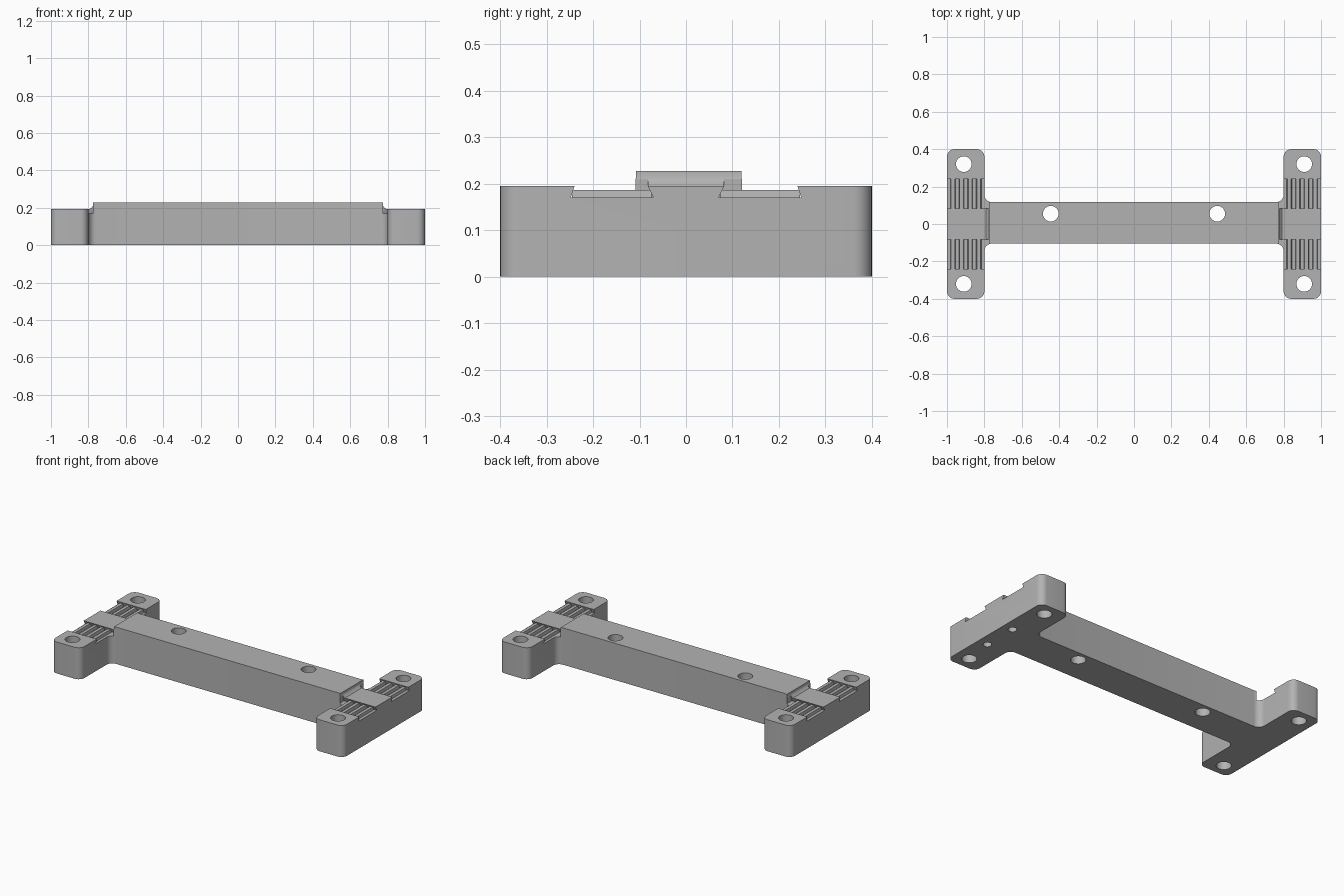
import bpy, bmesh, math
from mathutils import Vector, Matrix

if "Cube" in bpy.data.objects:
    bpy.data.objects.remove(bpy.data.objects["Cube"], do_unlink=True)

GREY = (0.45, 0.45, 0.45, 1)
grey = bpy.data.materials.new("mid grey")
grey.use_nodes = True
grey.diffuse_color = GREY
bsdf = next(n for n in grey.node_tree.nodes if n.type == 'BSDF_PRINCIPLED')
bsdf.inputs["Base Color"].default_value = GREY


def rounded(corners, steps=8):
    """Round each (x, y, radius) corner of a right-angled outline."""
    out = []
    for i, (x, y, r) in enumerate(corners):
        p = Vector((x, y))
        if r == 0:
            out.append(p)
            continue
        a = (Vector(corners[i - 1][:2]) - p).normalized() * r
        b = (Vector(corners[(i + 1) % len(corners)][:2]) - p).normalized() * r
        for k in range(steps + 1):
            t = math.pi / 2 * k / steps
            out.append(p + a * (1 - math.sin(t)) + b * (1 - math.cos(t)))
    return out


def prism(name, points, low, high, axis="z"):
    """Extrude a 2D profile: xy along z, xz along y, or yz along x."""
    place = {"z": lambda u, v, w: (u, v, w),
             "y": lambda u, v, w: (u, w, v),
             "x": lambda u, v, w: (w, u, v)}[axis]
    bm = bmesh.new()
    ends = [[bm.verts.new(place(u, v, w)) for u, v in points] for w in (low, high)]
    bm.faces.new(ends[0])
    bm.faces.new(ends[1])
    n = len(points)
    for i in range(n):
        j = (i + 1) % n
        bm.faces.new((ends[0][i], ends[0][j], ends[1][j], ends[1][i]))
    bmesh.ops.recalc_face_normals(bm, faces=bm.faces)
    mesh = bpy.data.meshes.new(name)
    bm.to_mesh(mesh)
    bm.free()
    mesh.materials.append(grey)
    ob = bpy.data.objects.new(name, mesh)
    bpy.context.collection.objects.link(ob)
    return ob


def circle(x, y, r, n=32):
    return [(x + r * math.cos(math.tau * i / n), y + r * math.sin(math.tau * i / n))
            for i in range(n)]


def cut(target, cutter):
    cutter.hide_render = True
    mod = target.modifiers.new("cut", 'BOOLEAN')
    mod.operation = 'DIFFERENCE'
    mod.solver = 'EXACT'
    mod.object = cutter
    bpy.context.view_layer.objects.active = target
    bpy.ops.object.modifier_apply(modifier=mod.name)
    bpy.data.objects.remove(cutter, do_unlink=True)


BACK, FRONT = 0.117, -0.105      # bar sides
INNER, DEPTH = 0.8, 0.4          # end block extents
TOP, PAD, FLOOR = 0.228, 0.195, 0.17
R = 0.04

# H-shaped body with rounded corners
right_half = [(INNER, FRONT, R), (INNER, -DEPTH, R), (1, -DEPTH, R),
              (1, DEPTH, R), (INNER, DEPTH, R), (INNER, BACK, R)]
left_half = [(-x, y, r) for x, y, r in reversed(right_half)]
body = prism("bracket_body", rounded(right_half + left_half), 0, TOP)

# Lowered end blocks, with a small cove against the bar
step = [(0.775, 0.3), (0.775, 0.212), (0.78, 0.203), (0.79, PAD), (1.1, PAD), (1.1, 0.3)]
for s in (-1, 1):
    cut(body, prism("step_cutter", [(s * x, z) for x, z in step], -0.5, 0.5, "y"))

# Undercut strap recesses on both sides of each centre pad
recess = [(0.07, FLOOR), (0.248, FLOOR), (0.24, PAD), (0.24, 0.21), (0.082, 0.21), (0.082, PAD)]
for sx in (-1, 1):
    for sy in (-1, 1):
        low, high = sorted((sx * 0.776, sx * 1.1))
        cut(body, prism("recess_cutter", [(sy * y, z) for y, z in recess], low, high, "x"))

# Screw holes through the end blocks and the bar
holes = [(sx * 0.91, sy * 0.32) for sx in (-1, 1) for sy in (-1, 1)]
holes += [(sx * 0.445, 0.055) for sx in (-1, 1)]
for x, y in holes:
    cut(body, prism("hole_cutter", circle(x, y, 0.042), -0.1, 0.4))

# Two small blind holes underneath one end
for y in (-0.136, 0.078):
    cut(body, prism("peg_hole_cutter", circle(0.935, y, 0.024), -0.1, 0.1))

# Grip ribs along each recess
for sx in (-1, 1):
    for sy in (-1, 1):
        for i in range(4):
            x = sx * (0.83 + 0.046 * i)
            profile = [(x - 0.016, FLOOR - 0.01), (x + 0.016, FLOOR - 0.01),
                       (x + 0.01, 0.187), (x - 0.01, 0.187)]
            low, high = sorted((sy * 0.074, sy * 0.245))
            prism("grip_rib", profile, low, high, "y")

# Smooth the rounded walls, keep the edges sharp
bpy.ops.object.select_all(action='DESELECT')
body.select_set(True)
bpy.context.view_layer.objects.active = body
bpy.ops.object.shade_smooth_by_angle(angle=math.radians(30))
